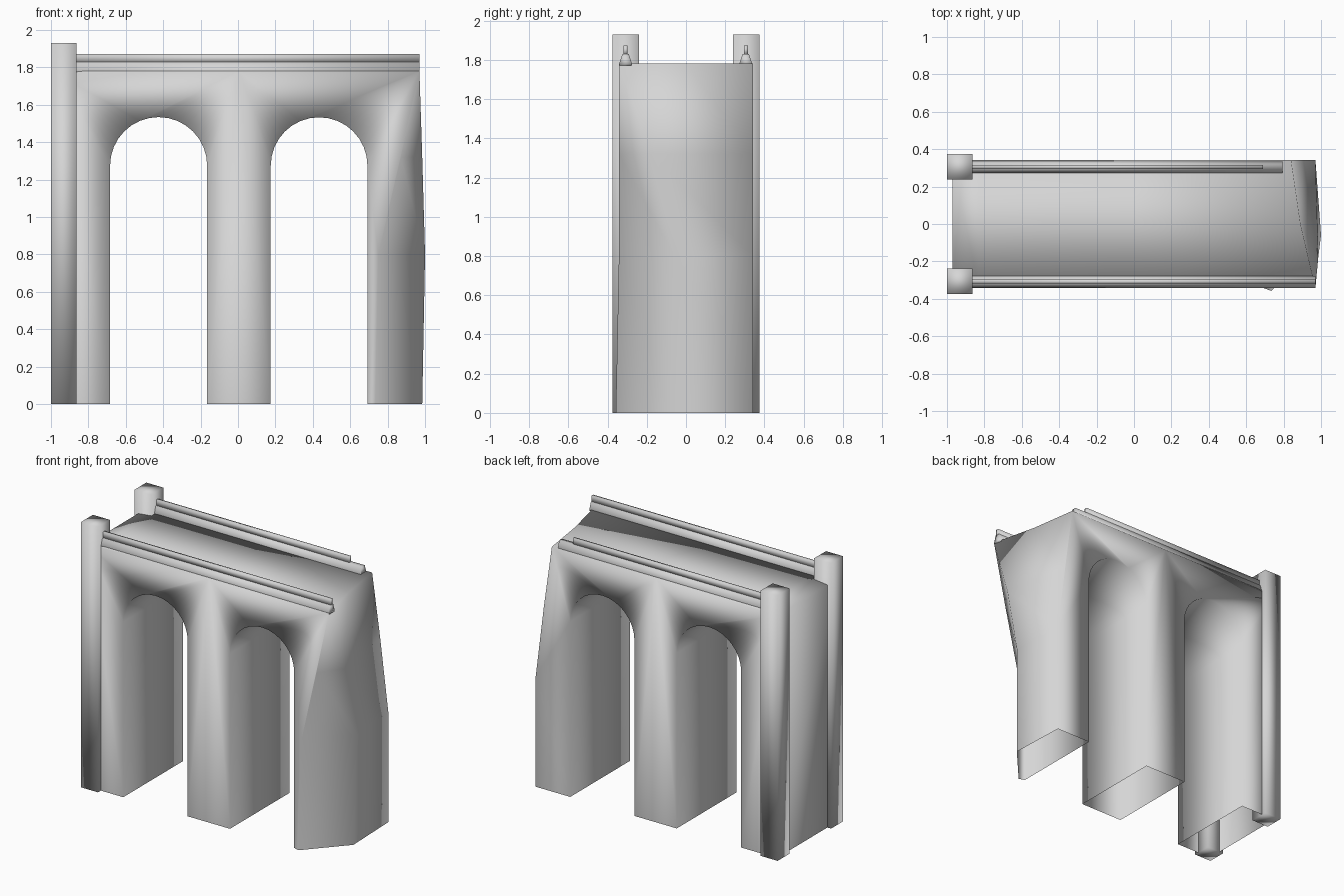
import bpy, bmesh, math

if "Cube" in bpy.data.objects:
    bpy.data.objects.remove(bpy.data.objects["Cube"], do_unlink=True)

GREY = (0.67, 0.67, 0.67, 1)
stone = bpy.data.materials.new("grey_stone")
stone.use_nodes = True
stone.diffuse_color = GREY
stone.node_tree.nodes["Principled BSDF"].inputs["Base Color"].default_value = GREY

DECK = 1.78      # height of the roadway
HALF = 0.342     # half the width of the bridge
SPRING = 1.275   # height where the arches begin


def finish(name, bm):
    bmesh.ops.recalc_face_normals(bm, faces=bm.faces)
    for f in bm.faces:
        f.smooth = True
    mesh = bpy.data.meshes.new(name)
    bm.to_mesh(mesh)
    bm.free()
    mesh.materials.append(stone)
    obj = bpy.data.objects.new(name, mesh)
    bpy.context.collection.objects.link(obj)


def arch(x0, x1, steps=16):
    """Opening outline from the left foot, over the crown, to the right foot."""
    mid, r = (x0 + x1) / 2, (x1 - x0) / 2
    curve = [(mid - r * math.cos(math.pi * i / steps),
              SPRING + r * math.sin(math.pi * i / steps)) for i in range(steps + 1)]
    return [(x0, 0)] + curve + [(x1, 0)]


# Bridge body: shell with two arches, open under the three piers
bm = bmesh.new()
left = [(0.005, DECK), (-0.83, DECK), (-0.97, DECK - 0.015), (-0.97, 0)] + arch(-0.684, -0.165)
outline = left + [(0.005, 0)] + arch(0.175, 0.692)
front = [bm.verts.new((x, -HALF, z)) for x, z in outline]
back = [bm.verts.new((x, HALF, z)) for x, z in outline]
for i in range(len(outline) - 1):
    if outline[i][1] == 0 and outline[i + 1][1] == 0:
        continue     # pier foot stays open
    if i > 0:
        bm.faces.new((front[i], front[i + 1], back[i + 1], back[i]))

# Twisted far end: three edges running up from the foot to the deck
ends = [
    [(0.735, -0.358, 0), (0.75, -HALF, 0.8), (0.87, -HALF, 1.32), (0.97, -HALF, DECK)],
    [(0.985, -0.08, 0), (1.0, -0.06, 0.8), (0.985, -0.18, 1.32), (0.89, 0, DECK)],
    [(0.97, HALF, 0), (0.97, HALF, 0.8), (0.905, HALF, 1.32), (0.84, HALF, DECK)],
]
ends = [[bm.verts.new(p) for p in edge] for edge in ends]
for a, b in zip(ends, ends[1:]):
    for i in range(3):
        bm.faces.new((a[i], b[i], a[i + 1]))
        bm.faces.new((b[i], b[i + 1], a[i + 1]))

# Side walls, split above the middle pier, and the deck
split = len(left)
for wall, edge in ((front, ends[0]), (back, ends[2])):
    bm.faces.new(wall[:split + 1])
    bm.faces.new([wall[0]] + wall[split:] + edge)
bm.faces.new([front[1], front[0]] + [edge[3] for edge in ends] + [back[0], back[1]])
bm.edges.get((front[1], back[1])).smooth = False
finish("bridge_body", bm)


# Square corner posts
def post(name, y):
    bm = bmesh.new()
    bmesh.ops.create_cube(bm, size=1)
    for v in bm.verts:
        v.co = (-0.932 + v.co.x * 0.136, y + v.co.y * 0.136, (v.co.z + 0.5) * 1.93)
    finish(name, bm)


# Bars running along the deck edges
def bar(name, y, end, profile):
    bm = bmesh.new()
    full = profile + [(-w, z) for w, z in reversed(profile)]
    rings = [[bm.verts.new((x, y + w, z)) for w, z in full] for x in (-0.88, end)]
    n = len(full)
    for i in range(n):
        j = (i + 1) % n
        bm.faces.new((rings[0][i], rings[0][j], rings[1][j], rings[1][i]))
    for ring in rings:
        bm.faces.new(ring)
    finish(name, bm)


CURB = [(0.031, 1.77), (0.031, 1.785), (0.016, 1.83)]
RAIL = [(0.010, 1.825), (0.010, 1.872)]
for side, y, curb_end, rail_end in (("front", -0.308, 0.97, 0.97), ("back", 0.305, 0.795, 0.69)):
    post(side + "_post", math.copysign(0.307, y))
    bar(side + "_curb", y, curb_end, CURB)
    bar(side + "_rail", y, rail_end, RAIL)
